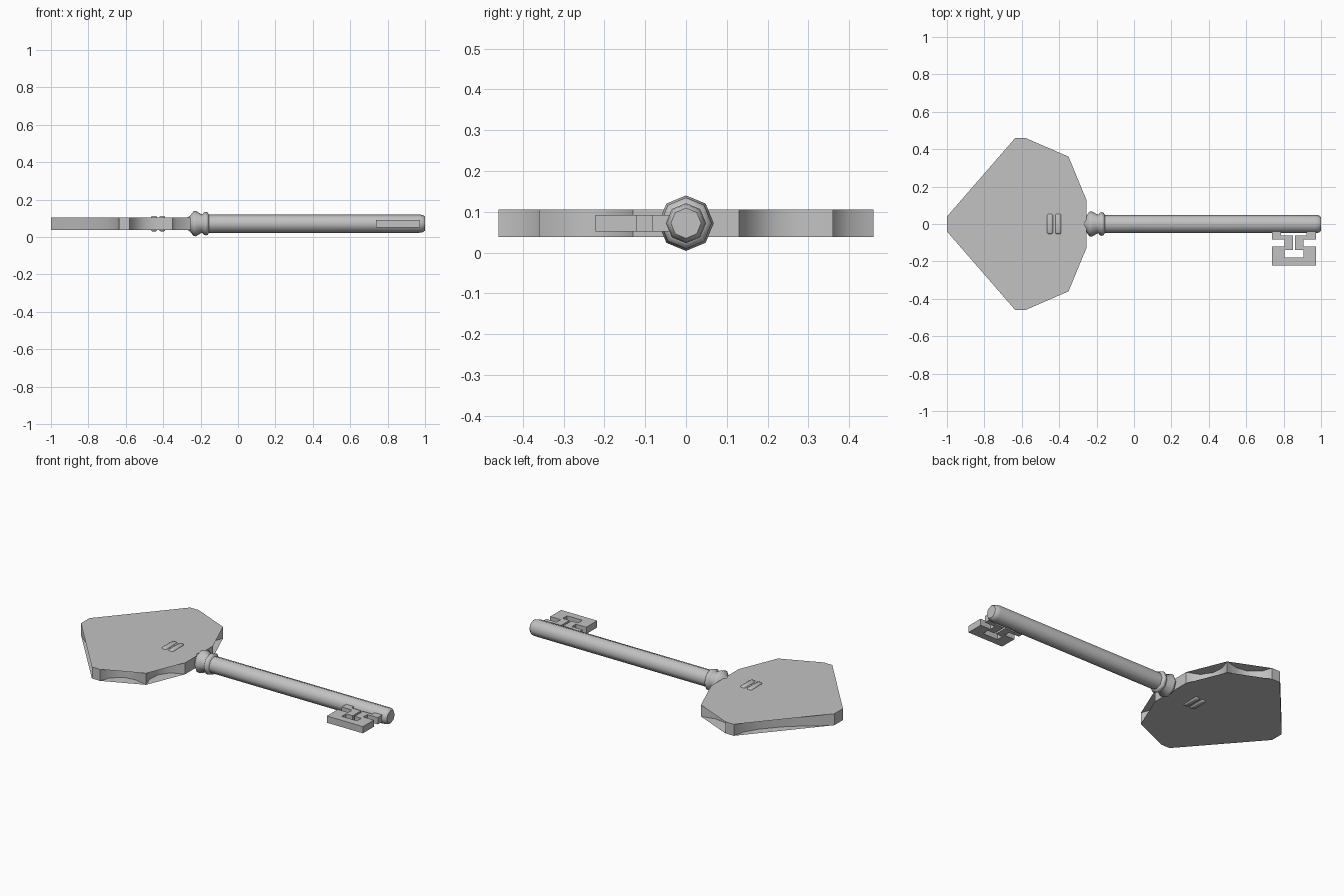
import bpy, bmesh, math
from mathutils import Vector

if "Cube" in bpy.data.objects:
    bpy.data.objects.remove(bpy.data.objects["Cube"], do_unlink=True)

AXIS_Z = 0.072
metal = bpy.data.materials.new("plain_grey_metal")
metal.use_nodes = True
grey = (0.54, 0.54, 0.54, 1)
metal.diffuse_color = grey
metal.node_tree.nodes["Principled BSDF"].inputs["Base Color"].default_value = grey


def finish(name, bm, smooth_angle=None):
    mesh = bpy.data.meshes.new(name)
    bm.to_mesh(mesh)
    bm.free()
    mesh.materials.append(metal)
    obj = bpy.data.objects.new(name, mesh)
    bpy.context.collection.objects.link(obj)
    if smooth_angle:
        bpy.ops.object.select_all(action='DESELECT')
        obj.select_set(True)
        bpy.context.view_layer.objects.active = obj
        bpy.ops.object.shade_smooth_by_angle(angle=math.radians(smooth_angle))
    return obj


def flat_face(bm, outline, z, up):
    face = bm.faces.new([bm.verts.new((x, y, z)) for x, y in outline])
    face.normal_update()
    if (face.normal.z > 0) != up:
        face.normal_flip()
    return face


def mirrored_y(half):
    return half + [(x, -y) for x, y in reversed(half)]


# Bow: broad flat plates over a lobed rim
bow_low, bow_high = AXIS_Z - 0.034, AXIS_Z + 0.034
plate = mirrored_y([(-1, .04), (-.635, .46), (-.58, .46), (-.35, .36), (-.255, .13)])
for name, z, up in (("bow_top_plate", bow_high, True), ("bow_bottom_plate", bow_low, False)):
    bm = bmesh.new()
    flat_face(bm, plate, z, up)
    finish(name, bm)

rim = mirrored_y([(-1, .04), (-.93, .10), (-.85, .16), (-.78, .22), (-.70, .31), (-.65, .39),
                  (-.635, .46), (-.58, .46), (-.56, .40), (-.50, .35), (-.43, .34), (-.35, .36),
                  (-.375, .29), (-.37, .22), (-.33, .16), (-.255, .13)])
bm = bmesh.new()
low = [bm.verts.new((x, y, bow_low)) for x, y in rim]
high = [bm.verts.new((x, y, bow_high)) for x, y in rim]
for i in range(len(rim)):
    j = (i + 1) % len(rim)
    bm.faces.new((low[j], low[i], high[i], high[j]))
finish("bow_rim", bm, 35)

# Pair of rounded bars through the bow
for i, x in enumerate((-.449, -.405)):
    bm = bmesh.new()
    bmesh.ops.create_cube(bm, size=1)
    for v in bm.verts:
        v.co = Vector((x + v.co.x * .032, v.co.y * .108, AXIS_Z + v.co.z * .084))
    bmesh.ops.bevel(bm, geom=bm.edges[:], offset=.009, segments=2, profile=.5, affect='EDGES')
    finish(f"bow_bar_{i + 1}", bm, 50)

# Shaft with bulb, collar and chamfered tip, turned about x
profile = [(-.27, .034), (-.255, .043), (-.238, .066), (-.225, .068), (-.195, .05), (-.188, .052),
           (-.182, .06), (-.172, .063), (-.162, .06), (-.156, .049), (.97, .049), (.988, .046), (1, .037)]
SIDES = 8
bm = bmesh.new()
rings = []
for x, r in profile:
    rings.append([bm.verts.new((x, r * math.cos(a), AXIS_Z + r * math.sin(a)))
                  for a in (math.tau * k / SIDES for k in range(SIDES))])
for a, b in zip(rings, rings[1:]):
    for k in range(SIDES):
        n = (k + 1) % SIDES
        bm.faces.new((a[k], a[n], b[n], b[k]))
bm.faces.new(rings[0])
bm.faces.new(rings[-1])
bmesh.ops.recalc_face_normals(bm, faces=bm.faces[:])
finish("shaft", bm, 50)

# Bit: cut outline, mirrored about its middle and extruded
MID = .855
half = [(0, -.18), (-.05, -.18), (-.05, -.14), (-.006, -.14), (-.006, -.062), (-.068, -.062),
        (-.068, -.03), (-.118, -.03), (-.118, -.083), (-.05, -.083), (-.05, -.12),
        (-.118, -.12), (-.118, -.222)]
outline = [(MID + x, y) for x, y in half] + [(MID - x, y) for x, y in reversed(half[1:])]
bm = bmesh.new()
face = flat_face(bm, outline, AXIS_Z - .02, False)
solid = bmesh.ops.extrude_face_region(bm, geom=[face])
for v in solid["geom"]:
    if isinstance(v, bmesh.types.BMVert):
        v.co.z += .04
bmesh.ops.recalc_face_normals(bm, faces=bm.faces[:])
finish("bit", bm)
